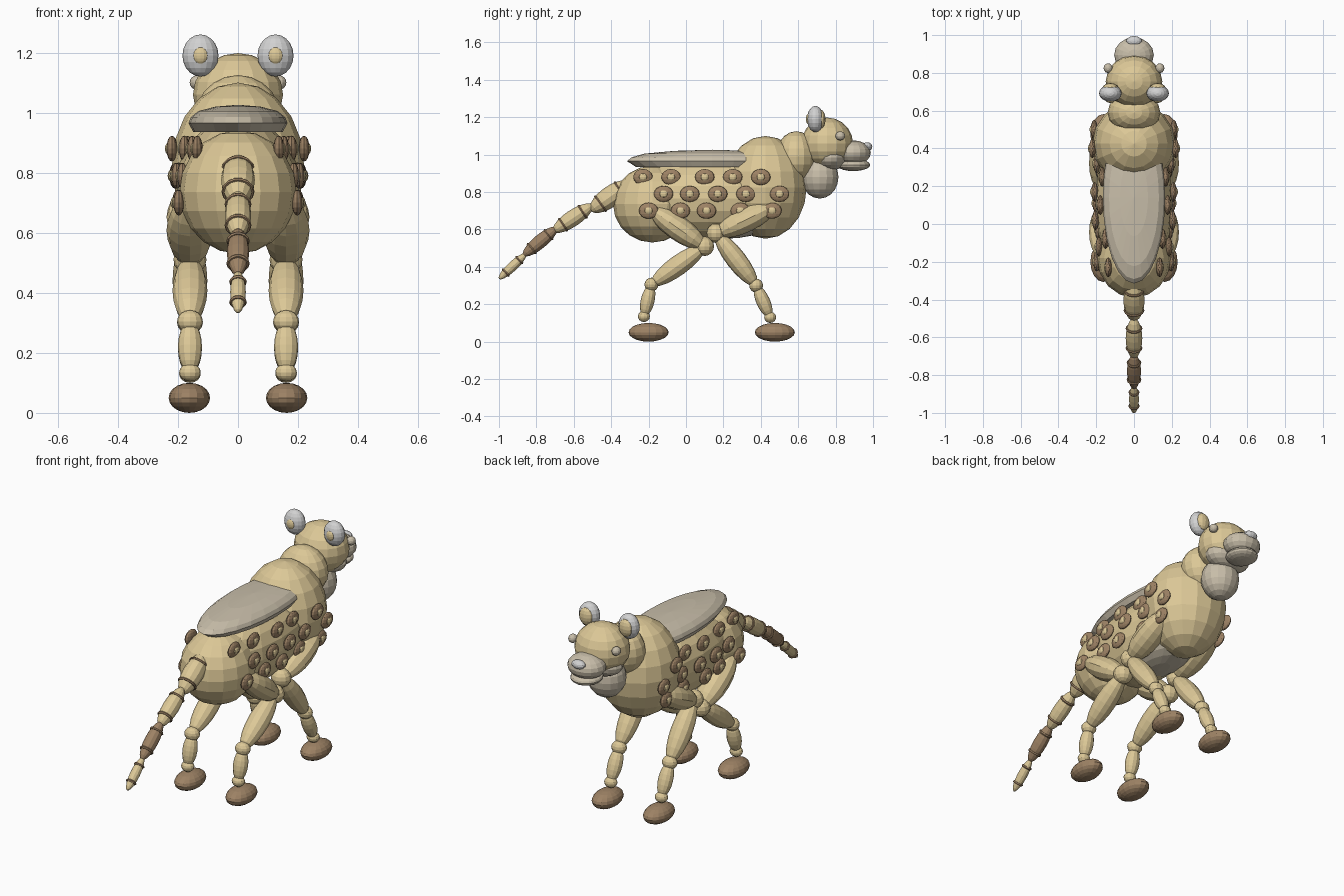
import bpy, math
from mathutils import Vector

if "Cube" in bpy.data.objects:
    bpy.data.objects.remove(bpy.data.objects["Cube"])


def material(name, rgb):
    m = bpy.data.materials.new(name)
    m.diffuse_color = (*rgb, 1)
    m.use_nodes = True
    m.node_tree.nodes["Principled BSDF"].inputs["Base Color"].default_value = m.diffuse_color
    return m


TAN = material("tan fur", (0.72, 0.58, 0.31))
BROWN = material("brown", (0.34, 0.225, 0.13))
CREAM = material("cream", (0.58, 0.515, 0.40))
PALE = material("pale grey", (0.64, 0.64, 0.64))


def ball(name, loc, size, mat, seg=16, rings=10, rot=None):
    bpy.ops.mesh.primitive_uv_sphere_add(segments=seg, ring_count=rings, radius=1, location=loc)
    o = bpy.context.object
    o.name = name
    o.scale = size
    if rot:
        o.rotation_euler = rot
    o.data.materials.append(mat)
    return o


def limb(name, a, b, rx, r, mat):
    """Spindle from a to b, lying in a plane of constant x."""
    a, b = Vector(a), Vector(b)
    d = b - a
    tilt = math.atan2(-d.y, d.z)
    return ball(name, (a + b) / 2, (rx, r, d.length / 2), mat, 12, 10, (tilt, 0, 0))


def ring(name, loc, tilt, radius):
    bpy.ops.mesh.primitive_torus_add(location=loc, rotation=(tilt, 0, 0), major_segments=14,
                                     minor_segments=6, major_radius=radius, minor_radius=0.007)
    o = bpy.context.object
    o.name = name
    o.data.materials.append(BROWN)


# Torso masses: centre, radii
torso = {
    "hindquarters": ((0, -0.18, 0.735), (0.195, 0.21, 0.205)),
    "trunk": ((0, 0.12, 0.765), (0.205, 0.44, 0.215)),
    "chest": ((0, 0.425, 0.825), (0.22, 0.22, 0.275)),
}
for name, (c, r) in torso.items():
    ball(name, c, r, TAN)
ball("belly", (0, 0.2, 0.645), (0.15, 0.27, 0.095), CREAM)

# Neck and head
ball("neck", (0, 0.59, 0.99), (0.14, 0.11, 0.135), TAN)
ball("throat", (0, 0.715, 0.88), (0.105, 0.1, 0.115), CREAM)
ball("head", (0, 0.755, 1.06), (0.15, 0.138, 0.138), TAN)
ball("cheeks", (0, 0.775, 0.985), (0.135, 0.085, 0.07), CREAM)
ball("muzzle", (0, 0.895, 1.01), (0.105, 0.093, 0.066), CREAM)
ball("lower_jaw", (0, 0.895, 0.945), (0.085, 0.09, 0.033), CREAM)
ball("nose", (0, 0.968, 1.042), (0.042, 0.028, 0.024), PALE, 12, 8)
for s in (-1, 1):
    ball("eye", (s * 0.137, 0.825, 1.10), (0.024, 0.026, 0.024), CREAM, 12, 8)
    ball("ear", (s * 0.125, 0.692, 1.19), (0.06, 0.045, 0.07), PALE, 16, 10)
    ball("inner_ear", (s * 0.125, 0.72, 1.19), (0.042, 0.026, 0.05), TAN, 12, 8)
    ball("ear_back_patch", (s * 0.125, 0.655, 1.19), (0.025, 0.014, 0.028), TAN, 12, 8)

# Back plate: shallow dome built from stacked oval outlines
profile = [(0.90, 0.935), (1.0, 0.965), (0.95, 0.985), (0.80, 1.005), (0.45, 1.02)]
N = 24
verts, faces = [], []
for r, z in profile:
    for i in range(N):
        t = 2 * math.pi * i / N
        verts.append((0.165 * r * math.cos(t), 0.14 + 0.455 * r * math.sin(t), z))
for k in range(len(profile) - 1):
    for i in range(N):
        j = (i + 1) % N
        faces.append((k * N + i, k * N + j, (k + 1) * N + j, (k + 1) * N + i))
top = (len(profile) - 1) * N
verts.append((0, 0.14, 1.026))
faces += [(top + i, top + (i + 1) % N, len(verts) - 1) for i in range(N)]
faces.append(tuple(reversed(range(N))))
mesh = bpy.data.meshes.new("back_plate")
mesh.from_pydata(verts, [], faces)
mesh.materials.append(CREAM)
bpy.context.collection.objects.link(bpy.data.objects.new("back_plate", mesh))


def flank(y, z):
    """Half width of the torso at a given point of the side."""
    best = 0.1
    for c, r in torso.values():
        q = 1 - ((y - c[1]) / r[1]) ** 2 - ((z - c[2]) / r[2]) ** 2
        if q > 0:
            best = max(best, r[0] * math.sqrt(q))
    return best


# Rosette spots in three rows on both flanks
rows = {0.88: (-0.23, -0.08, 0.10, 0.25, 0.40),
        0.79: (-0.12, 0.02, 0.17, 0.32, 0.50),
        0.70: (-0.20, -0.03, 0.11, 0.29, 0.46)}
for z, ys in rows.items():
    for y in ys:
        for s in (-1, 1):
            x = flank(y, z) + 0.006
            ball("spot", (s * x, y, z), (0.018, 0.052, 0.043), BROWN, 12, 8)
            ball("spot_centre", (s * (x + 0.012), y, z), (0.012, 0.024, 0.02), TAN, 10, 6)

# Legs: joint path as (y, z) from hip to ankle, then the paw
legs = {"hind": ((-0.19, 0.71), (0.10, 0.51), (-0.185, 0.305), (-0.225, 0.135), -0.20),
        "front": ((0.48, 0.73), (0.16, 0.58), (0.375, 0.30), (0.45, 0.13), 0.475)}
for name, (hip, knee, hock, ankle, paw) in legs.items():
    for s in (-1, 1):
        x = s * 0.16
        P = [(x, *p) for p in (hip, knee, hock, ankle)]
        limb(name + "_upper_leg", P[0], (x, knee[0] * 1.02, knee[1] - 0.005), 0.078, 0.066, TAN)
        limb(name + "_lower_leg", P[1], P[2], 0.058, 0.054, TAN)
        limb(name + "_shank", P[2], P[3], 0.04, 0.037, TAN)
        ball(name + "_knee", P[1], (0.055, 0.05, 0.052), TAN, 12, 8)
        ball(name + "_hock", P[2], (0.043, 0.037, 0.037), TAN, 12, 8)
        ball(name + "_ankle", P[3], (0.036, 0.032, 0.03), TAN, 12, 8)
        ball(name + "_paw", (s * 0.162, paw, 0.05), (0.069, 0.107, 0.05), BROWN)

# Tail: four spindles, each with two dark rings
tail = [((-0.30, 0.85), (-0.51, 0.70), 0.056, TAN), ((-0.50, 0.73), (-0.71, 0.59), 0.044, TAN),
        ((-0.69, 0.61), (-0.87, 0.46), 0.037, BROWN), ((-0.855, 0.47), (-1.0, 0.335), 0.026, TAN)]
for a, b, r, mat in tail:
    a, b = Vector((0, *a)), Vector((0, *b))
    limb("tail_segment", a, b, r, r, mat)
    d = b - a
    for f in (0.25, 0.75):
        ring("tail_ring", a.lerp(b, f), math.atan2(-d.y, d.z), r * 0.86)
